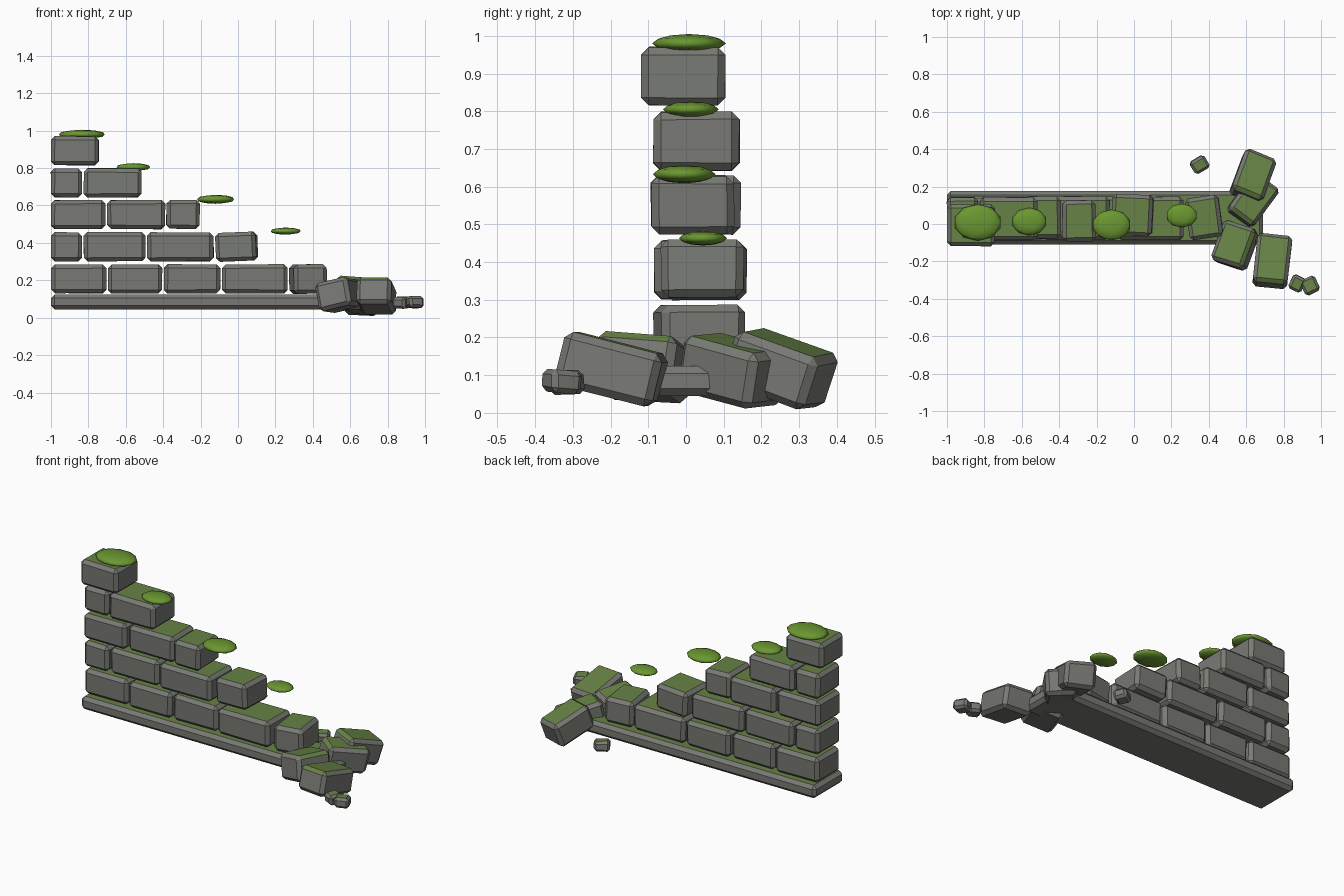
import bpy, bmesh, math, random
from mathutils import Matrix, Vector, Euler

if "Cube" in bpy.data.objects:
    bpy.data.objects.remove(bpy.data.objects["Cube"])

random.seed(4)


def material(name, rgb):
    m = bpy.data.materials.new(name)
    m.diffuse_color = (*rgb, 1)
    m.use_nodes = True
    m.node_tree.nodes["Principled BSDF"].inputs["Base Color"].default_value = m.diffuse_color
    return m


stone = material("grey_stone", (0.19, 0.195, 0.175))
mossy_top = material("mossy_stone_top", (0.135, 0.225, 0.06))
moss = material("bright_moss", (0.145, 0.31, 0.03))


def finish(name, bm, mats):
    me = bpy.data.meshes.new(name)
    bm.to_mesh(me)
    bm.free()
    ob = bpy.data.objects.new(name, me)
    for m in mats:
        me.materials.append(m)
    bpy.context.collection.objects.link(ob)
    return ob


# chamfered stone block, green on the faces that look up
def block(name, center, size, rot=(0, 0, 0), bevel=0.02, jitter=0.003):
    bm = bmesh.new()
    bmesh.ops.create_cube(bm, size=1)
    for v in bm.verts:
        v.co = Vector([c * s + random.uniform(-jitter, jitter)
                       for c, s in zip(v.co, size)])
    bmesh.ops.bevel(bm, geom=bm.edges[:], offset=bevel, segments=1,
                    profile=0.5, affect='EDGES')
    turn = Euler([math.radians(a) for a in rot]).to_matrix().to_4x4()
    bm.transform(Matrix.Translation(center) @ turn)
    bm.normal_update()
    for f in bm.faces:
        f.material_index = 1 if f.normal.z > 0.8 else 0
    return finish(name, bm, (stone, mossy_top))


# plinth under the wall
block("plinth", (-0.155, 0.033, 0.085), (1.69, 0.285, 0.08), jitter=0)

# wall courses: bottom z, then (x start, x end, y centre, depth, tilt, turn)
courses = [
    (0.130, [(-1, -0.705, 0.035, 0.225, 0, 0), (-0.695, -0.405, 0.03, 0.225, 0, 0),
             (-0.395, -0.095, 0.035, 0.225, 0, 0), (-0.085, 0.265, 0.03, 0.23, 0, 0),
             (0.285, 0.465, 0.035, 0.225, -1, 8)]),
    (0.302, [(-1, -0.835, 0.03, 0.225, 0, 0), (-0.825, -0.495, 0.035, 0.225, 0, 0),
             (-0.485, -0.13, 0.03, 0.23, 0, 0), (-0.115, 0.10, 0.048, 0.22, -3, -3)]),
    (0.474, [(-1, -0.71, 0.025, 0.225, 0, 0), (-0.70, -0.39, 0.035, 0.22, 0, 0),
             (-0.383, -0.207, 0.017, 0.22, 1, 1)]),
    (0.643, [(-1, -0.835, 0.03, 0.225, 0, 0), (-0.825, -0.515, 0.028, 0.23, 0, 0)]),
    (0.815, [(-1, -0.745, -0.007, 0.222, 0, 0)]),
]
for row, (z, bricks) in enumerate(courses, 1):
    for i, (a, b, y, depth, tilt, turn) in enumerate(bricks, 1):
        block(f"course_{row}_brick_{i}", ((a + b) / 2, y, z + 0.0775),
              (b - a, depth, 0.155), (0, tilt, turn), jitter=0.002)

# fallen blocks at the broken end
rubble = [
    ((0.54, -0.115, 0.12), (0.185, 0.225, 0.15), (-4, -13, -19)),
    ((0.74, -0.20, 0.115), (0.185, 0.27, 0.145), (-14, 0, -6)),
    ((0.635, 0.25, 0.117), (0.18, 0.245, 0.15), (-19, 3, -22)),
    ((0.632, 0.125, 0.112), (0.17, 0.25, 0.15), (-12, 3, -37)),
]
for i, (c, s, r) in enumerate(rubble, 1):
    block(f"fallen_block_{i}", c, s, r)

# small chips
chips = [
    ((0.35, 0.317, 0.08), (0.09, 0.075, 0.06), (4, 0, 30)),
    ((0.873, -0.318, 0.08), (0.075, 0.08, 0.06), (3, 0, -25)),
    ((0.942, -0.33, 0.082), (0.085, 0.085, 0.06), (-5, 0, 25)),
]
for i, (c, s, r) in enumerate(chips, 1):
    block(f"stone_chip_{i}", c, s, r, bevel=0.014)

# moss pads over the steps
pads = [
    ((-0.835, 0.008, 0.98), (0.128, 0.098, 0.025)),
    ((-0.56, 0.013, 0.805), (0.094, 0.074, 0.021)),
    ((-0.12, -0.005, 0.633), (0.104, 0.083, 0.024)),
    ((0.255, 0.045, 0.463), (0.084, 0.064, 0.019)),
]
for i, (c, s) in enumerate(pads, 1):
    bm = bmesh.new()
    bmesh.ops.create_icosphere(bm, subdivisions=2, radius=1)
    bm.transform(Matrix.Translation(c) @ Matrix.Diagonal((*s, 1)))
    for f in bm.faces:
        f.smooth = True
    finish(f"moss_pad_{i}", bm, (moss,))
